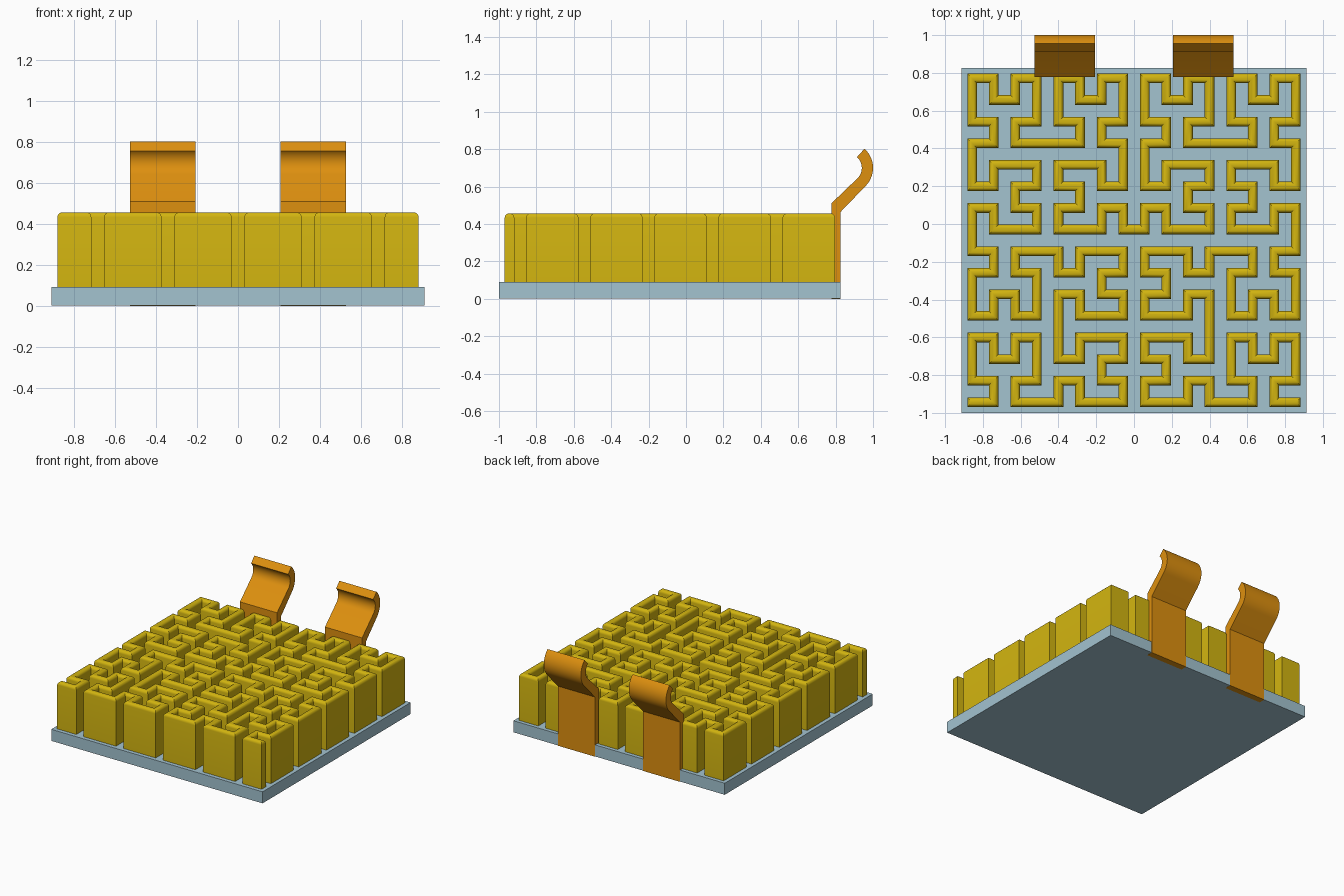
import bpy, bmesh, math

if "Cube" in bpy.data.objects:
    bpy.data.objects.remove(bpy.data.objects["Cube"])


def srgb(r, g, b):
    return tuple((c / 255 / 12.92) if c < 11 else ((c / 255 + 0.055) / 1.055) ** 2.4 for c in (r, g, b)) + (1,)


def material(name, rgb):
    m = bpy.data.materials.new(name)
    m.diffuse_color = srgb(*rgb)
    m.use_nodes = True
    m.node_tree.nodes["Principled BSDF"].inputs["Base Color"].default_value = m.diffuse_color
    return m


PALE_BLUE = material("pale blue", (163, 195, 208))
YELLOW = material("mustard yellow", (211, 181, 16))
ORANGE = material("orange", (222, 144, 15))


def finish(name, bm, mat):
    bmesh.ops.recalc_face_normals(bm, faces=bm.faces)
    mesh = bpy.data.meshes.new(name)
    bm.to_mesh(mesh)
    bm.free()
    mesh.materials.append(mat)
    ob = bpy.data.objects.new(name, mesh)
    bpy.context.collection.objects.link(ob)
    bpy.ops.object.select_all(action='DESELECT')
    ob.select_set(True)
    bpy.context.view_layer.objects.active = ob
    bpy.ops.object.shade_smooth_by_angle(angle=math.radians(35))
    return ob


# Base plate, a hair inside the clips' outer faces
bm = bmesh.new()
bmesh.ops.create_cube(bm, size=1)
for v in bm.verts:
    v.co.x *= 1.824
    v.co.y = -1.0 if v.co.y < 0 else 0.825
    v.co.z = 0.001 if v.co.z < 0 else 0.091
finish("base_plate", bm, PALE_BLUE)


# Space-filling path, built by mirroring four smaller copies of itself
def fill_path(order):
    if order == 0:
        return [(0, 0)]
    p, n = fill_path(order - 1), 2 ** (order - 1)
    return ([(y, x) for x, y in p] + [(x, y + n) for x, y in p]
            + [(x + n, y + n) for x, y in p]
            + [(2 * n - 1 - y, n - 1 - x) for x, y in p])


STEP, HALF, ROUND = 0.1143, 0.0255, 0.0235
cells = fill_path(4)
corners = [c for i, c in enumerate(cells) if i in (0, len(cells) - 1)
           or (cells[i - 1][0] + cells[i + 1][0], cells[i - 1][1] + cells[i + 1][1]) != (2 * c[0], 2 * c[1])]
path = [((x - 7.5) * STEP, (y - 7.5) * STEP - 0.0865) for x, y in corners]
dirs = []
for a, b in zip(path, path[1:]):
    length = math.dist(a, b)
    dirs.append(((b[0] - a[0]) / length, (b[1] - a[1]) / length))


def outline(o):
    """Mitred outline of the path at distance o: left side, then right side backwards."""
    left, right = [], []
    last = len(path) - 1
    for i, (x, y) in enumerate(path):
        d0, d1 = dirs[max(i - 1, 0)], dirs[min(i, last - 1)]
        if i in (0, last):
            s = -1 if i == 0 else 1
            x, y = x + s * o * d1[0], y + s * o * d1[1]
            nx, ny = -d1[1], d1[0]
        else:
            nx, ny = -d0[1] - d1[1], d0[0] + d1[0]
        left.append((x + o * nx, y + o * ny))
        right.append((x - o * nx, y - o * ny))
    return left + right[::-1]


# Winding wall with rounded top edges
TOP = 0.457
profile = [(HALF, 0.088)]
for k in range(6):
    a = math.radians(18 * k)
    profile.append((HALF - ROUND + ROUND * math.cos(a), TOP - ROUND + ROUND * math.sin(a)))
bm = bmesh.new()
rings = [[bm.verts.new((x, y, z)) for x, y in outline(o)] for o, z in profile]
count = len(rings[0])
for low, high in zip(rings, rings[1:]):
    for i in range(count):
        j = (i + 1) % count
        bm.faces.new((low[i], low[j], high[j], high[i]))
for ring in (rings[0], rings[-1]):
    for i in range(count // 2 - 1):
        bm.faces.new((ring[i], ring[i + 1], ring[-2 - i], ring[-1 - i]))
finish("winding_wall", bm, YELLOW)


# Bent clips: upright strip, slanted strip, curled lip
CY, CZ, OUTER, INNER = 0.862, 0.70, 0.138, 0.078


def arc(r):
    return [(CY + r * math.cos(math.radians(a)), CZ + r * math.sin(math.radians(a)))
            for a in (-45 + 93 * k / 14 for k in range(15))]


back = [(0.827, 0.0), (0.827, 0.465)] + arc(OUTER)
front = [(0.777, 0.0), (0.777, 0.51)] + arc(INNER)
for side, x0, x1 in (("left", -0.527, -0.207), ("right", 0.207, 0.527)):
    bm = bmesh.new()
    rows = [[bm.verts.new(c) for c in ((x0, *b), (x1, *b), (x1, *f), (x0, *f))]
            for b, f in zip(back, front)]
    for p, q in zip(rows, rows[1:]):
        for i in range(4):
            j = (i + 1) % 4
            bm.faces.new((p[i], p[j], q[j], q[i]))
    bm.faces.new(rows[0])
    bm.faces.new(rows[-1])
    finish(side + "_clip", bm, ORANGE)
